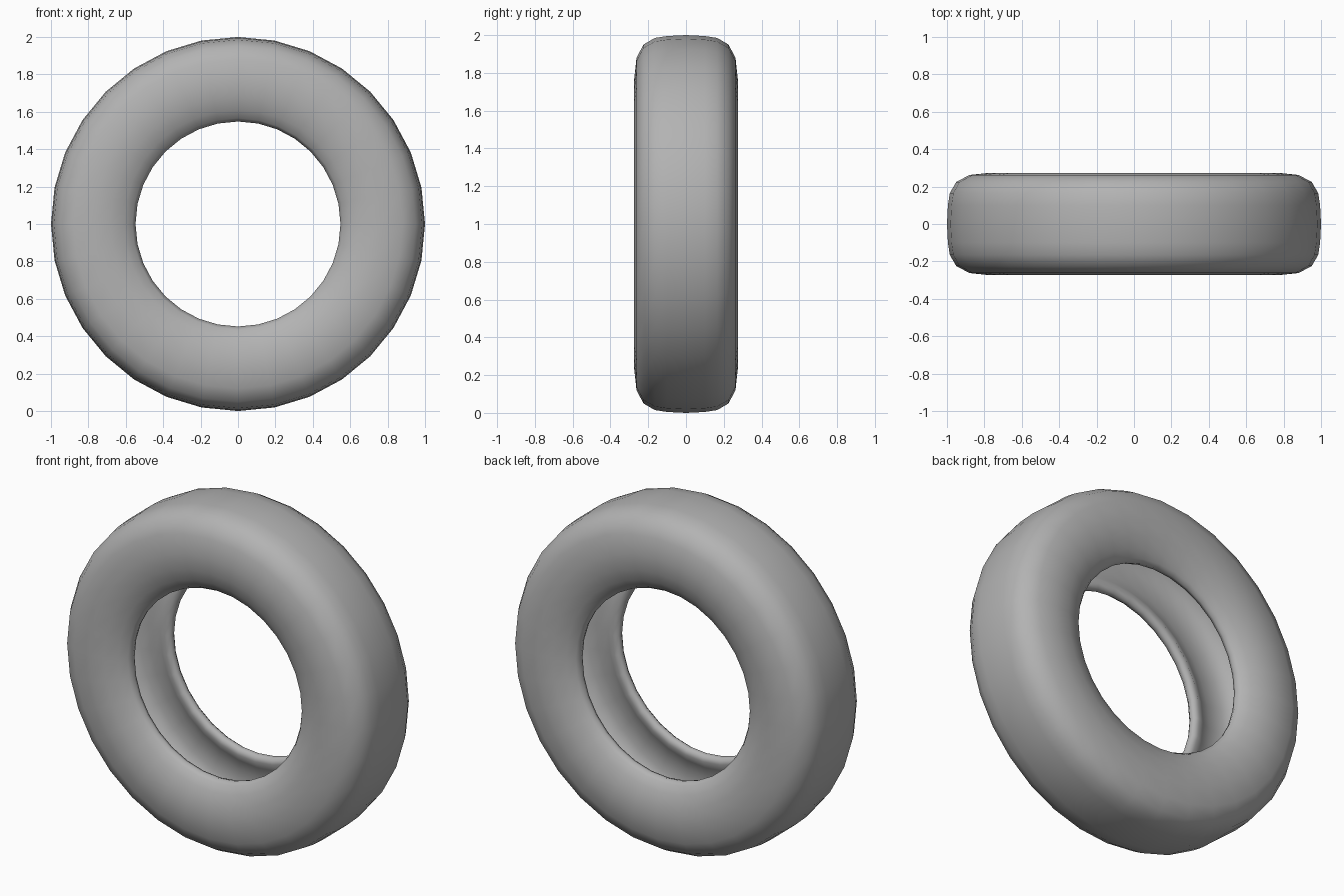
import bpy, bmesh, math

if "Cube" in bpy.data.objects:
    bpy.data.objects.remove(bpy.data.objects["Cube"])

SEGMENTS = 32

# Rubber colour
rubber = bpy.data.materials.new("grey_rubber")
rubber.diffuse_color = (0.45, 0.45, 0.45, 1)
rubber.use_nodes = True
rubber.node_tree.nodes["Principled BSDF"].inputs["Base Color"].default_value = rubber.diffuse_color

# Half cross-section (radius, y): tread centre, sidewall, bead, hollow inside
half = [(1.0, 0.0), (0.995, 0.10), (0.985, 0.165), (0.95, 0.225), (0.88, 0.262),
        (0.77, 0.274), (0.68, 0.268), (0.61, 0.24), (0.565, 0.215), (0.548, 0.19),
        (0.555, 0.165), (0.585, 0.155), (0.63, 0.18), (0.70, 0.21), (0.80, 0.215),
        (0.87, 0.19), (0.91, 0.13), (0.92, 0.0)]
profile = half + [(r, -y) for r, y in reversed(half[1:-1])]

# Tyre: closed profile revolved around the y axis
bm = bmesh.new()
rings = []
for i in range(SEGMENTS):
    a = 2 * math.pi * i / SEGMENTS
    rings.append([bm.verts.new((r * math.cos(a), y, 1 + r * math.sin(a))) for r, y in profile])
n = len(profile)
for i in range(SEGMENTS):
    p, q = rings[i], rings[(i + 1) % SEGMENTS]
    for j in range(n):
        k = (j + 1) % n
        bm.faces.new((p[j], p[k], q[k], q[j])).smooth = True
bmesh.ops.recalc_face_normals(bm, faces=bm.faces)
mesh = bpy.data.meshes.new("tyre")
bm.to_mesh(mesh)
bm.free()
mesh.materials.append(rubber)
tyre = bpy.data.objects.new("tyre", mesh)
bpy.context.collection.objects.link(tyre)
